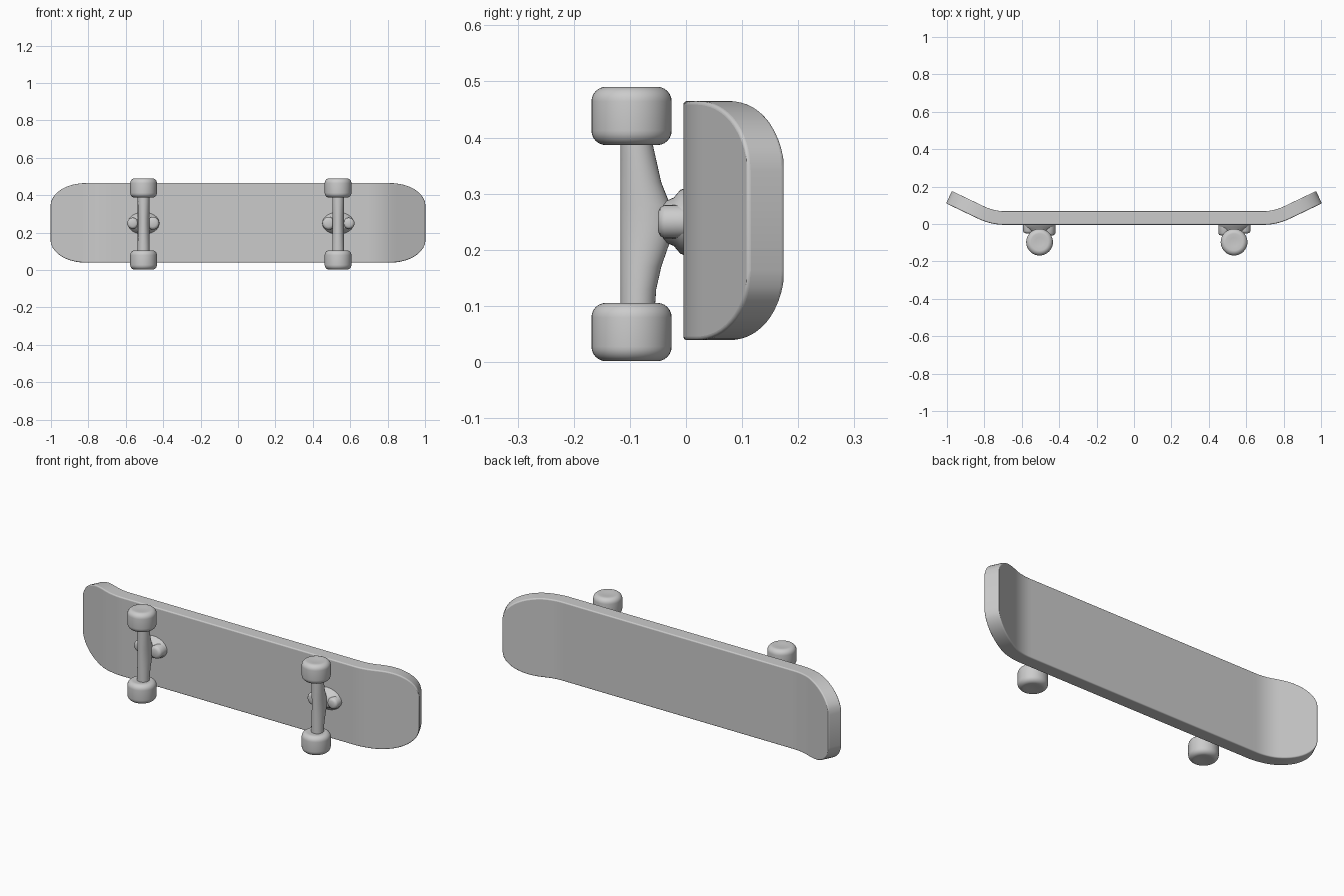
import bpy, bmesh, math
from mathutils import Vector

if "Cube" in bpy.data.objects:
    bpy.data.objects.remove(bpy.data.objects["Cube"])

grey = bpy.data.materials.new("matte_grey")
grey.diffuse_color = (0.6, 0.6, 0.6, 1)
grey.use_nodes = True
grey.node_tree.nodes["Principled BSDF"].inputs["Base Color"].default_value = grey.diffuse_color


def loft(name, rings, bevel=0.0):
    """Skin a list of closed rings and cap both ends."""
    bm = bmesh.new()
    loops = [[bm.verts.new(p) for p in ring] for ring in rings]
    n = len(loops[0])
    for a, b in zip(loops, loops[1:]):
        for i in range(n):
            j = (i + 1) % n
            bm.faces.new((a[i], a[j], b[j], b[i]))
    bm.faces.new(loops[0])
    bm.faces.new(loops[-1])
    bmesh.ops.recalc_face_normals(bm, faces=bm.faces)
    mesh = bpy.data.meshes.new(name)
    bm.to_mesh(mesh)
    bm.free()
    mesh.materials.append(grey)
    ob = bpy.data.objects.new(name, mesh)
    bpy.context.collection.objects.link(ob)
    if bevel:
        mod = ob.modifiers.new("round_edges", 'BEVEL')
        mod.width = bevel
        mod.segments = 4
        mod.limit_method = 'ANGLE'
        mod.angle_limit = math.radians(50)
    bpy.ops.object.select_all(action='DESELECT')
    bpy.context.view_layer.objects.active = ob
    ob.select_set(True)
    bpy.ops.object.shade_smooth_by_angle(angle=math.radians(40))
    return ob


def ellipse(cx, c, r1, r2, level, axis, n=32):
    """Ring around the z axis (c is y) or around the y axis (c is z)."""
    ring = []
    for i in range(n):
        t = 2 * math.pi * i / n
        u, v = cx + r1 * math.cos(t), c + r2 * math.sin(t)
        ring.append((u, v, level) if axis == 'Z' else (u, level, v))
    return ring


# Deck: flat middle, both ends kicked towards +y, rounded corners in outline
MID_Z, HALF_W, HALF_T = 0.252, 0.213, 0.0365
FLAT, RAMP, KICK = 0.69, 0.13, math.radians(25.5)
LENGTH = 1.012          # half length measured along the bent board


def centre_line(s):
    x = y = 0.0
    steps = 120
    ds = s / steps
    for i in range(steps):
        a = KICK * min(max(((i + 0.5) * ds - FLAT) / RAMP, 0), 1)
        x += ds * math.cos(a)
        y += ds * math.sin(a)
    return x, y + 0.032, KICK * min(max((s - FLAT) / RAMP, 0), 1)


def half_width(s):
    t = max((s - 0.79) / (LENGTH - 0.79), 0)
    return HALF_W - 0.125 * (1 - max(1 - t ** 2.2, 0) ** (1 / 2.0))


half = [0, 0.2, 0.4, 0.6] + [0.66 + 0.02 * i for i in range(15)]
half += [0.955, 0.972, 0.987, 0.998, 1.006, LENGTH]
deck = []
for s in [-v for v in reversed(half[1:])] + half:
    x, y, a = centre_line(abs(s))
    side = 1 if s >= 0 else -1
    w = half_width(abs(s))
    ring = []
    for t, q in ((-1, -1), (-1, 1), (1, 1), (1, -1)):
        ring.append((side * (x - t * HALF_T * math.sin(a)),
                     y + t * HALF_T * math.cos(a), MID_Z + q * w))
    deck.append(ring)
loft("deck", deck, bevel=0.016)

# Trucks and wheels
AXLE_Y, AXLE_Z = -0.097, 0.246
for label, cx, inward in (("left", -0.505, 1), ("right", 0.535, -1)):
    # Hanger: axle bar that swells towards the board at mid height
    sections = []
    for z, near in ((0.09, -0.056), (0.13, -0.053), (0.17, -0.044),
                    (0.21, -0.03), (0.246, -0.022), (0.28, -0.028),
                    (0.32, -0.044), (0.36, -0.053), (0.40, -0.062)):
        far = -0.117
        sections.append(ellipse(cx, (near + far) / 2, 0.031,
                                (near - far) / 2, z, 'Z'))
    loft(label + "_hanger", sections)

    # Base plate flaring onto the deck
    plate = [ellipse(cx, MID_Z - 0.002, rx, rz, y, 'Y') for y, rx, rz in
             ((-0.045, 0.035, 0.03), (-0.034, 0.062, 0.038),
              (-0.022, 0.078, 0.043), (-0.010, 0.084, 0.057),
              (0.004, 0.086, 0.062))]
    loft(label + "_base_plate", plate)

    # Bushing on the inner side, pivot cup on the outer side
    for part, dx, r, top in (("bushing", 0.05, 0.034, -0.062),
                             ("pivot", -0.058, 0.03, -0.05)):
        px = cx + inward * dx
        rings = [ellipse(px, MID_Z - 0.002, r * k, r * k, y, 'Y', 20)
                 for y, k in ((top, 0.55), (top + 0.004, 0.85),
                              (top + 0.012, 1.0), (0.0, 1.0))]
        loft(label + "_" + part, rings)

    # Wheels: drums with well rounded rims
    for name, sign in (("lower", -1), ("upper", 1)):
        wz, hw, R, c = AXLE_Z + sign * 0.1925, 0.052, 0.0715, 0.026
        prof = [(-hw + 0.003, 0.025)]
        for i in range(7):
            t = math.pi / 2 * i / 6
            prof.append((-hw + c - c * math.cos(t), R - c + c * math.sin(t)))
        prof += [(-h, r) for h, r in reversed(prof)]
        loft(label + "_" + name + "_wheel",
             [ellipse(cx, AXLE_Y, r, r, wz + h, 'Z', 40) for h, r in prof])
